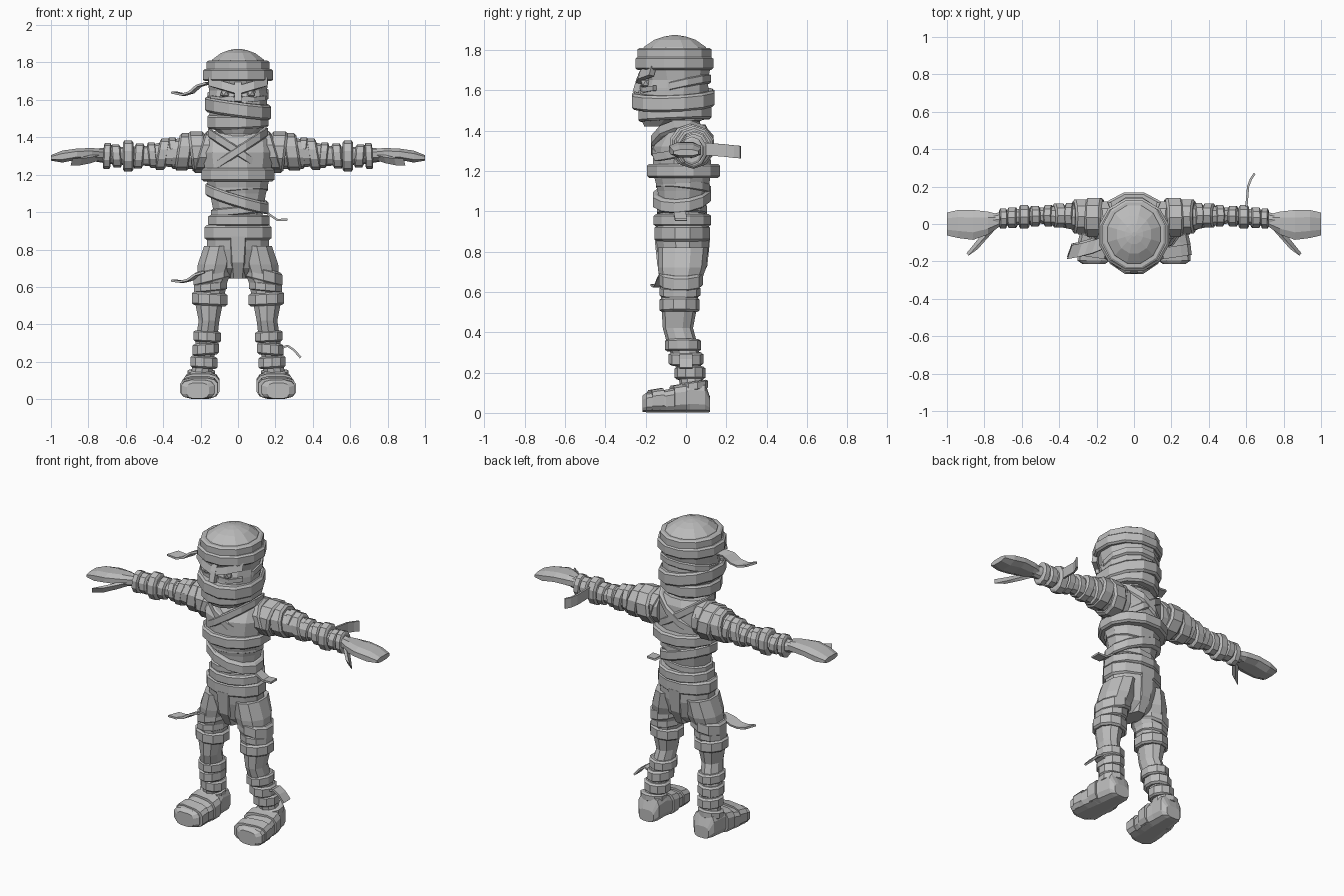
import bpy, bmesh, math
from mathutils import Vector

cloth = bpy.data.materials.new("grey cloth")
cloth.diffuse_color = (0.5, 0.5, 0.5, 1)


def finish(name, bm):
    bmesh.ops.recalc_face_normals(bm, faces=bm.faces)
    me = bpy.data.meshes.new(name)
    bm.to_mesh(me)
    bm.free()
    me.materials.append(cloth)
    ob = bpy.data.objects.new(name, me)
    bpy.context.collection.objects.link(ob)
    return ob


def loft(name, rings, axis="z", n=12, slope=(0, 0), square=1.0, side=1):
    """Closed tube. Ring = (t, centre u, centre v, radius u, radius v); slope shears it along t."""
    bm = bmesh.new()
    loops = []
    for t, cu, cv, ru, rv in rings:
        loop = []
        for i in range(n):
            a = math.tau * (i + 0.5) / n
            c, s = math.cos(a), math.sin(a)
            du = math.copysign(abs(c) ** square, c) * ru
            dv = math.copysign(abs(s) ** square, s) * rv
            w = t + slope[0] * du + slope[1] * dv
            u, v = cu + du, cv + dv
            p = {"x": (w, u, v), "y": (u, w, v), "z": (u, v, w)}[axis]
            loop.append(bm.verts.new((p[0] * side, p[1], p[2])))
        loops.append(loop)
    for a, b in zip(loops, loops[1:]):
        for i in range(n):
            j = (i + 1) % n
            bm.faces.new((a[i], a[j], b[j], b[i]))
    bm.faces.new(loops[0])
    bm.faces.new(loops[-1])
    return finish(name, bm)


def band(name, lo, hi, cu, cv, ru, rv, axis="z", slope=(0, 0), n=12, side=1):
    """Wrap of cloth with slightly pulled-in edges."""
    e, k = (hi - lo) * 0.14, 0.012
    return loft(name, [(lo, cu, cv, ru - k, rv - k), (lo + e, cu, cv, ru, rv),
                       (hi - e, cu, cv, ru, rv), (hi, cu, cv, ru - k, rv - k)],
                axis, n, slope, 1, side)


def strip(name, path, width, thick=0.012):
    """Loose cloth end: a ribbon along a path, spread along the width vector."""
    bm = bmesh.new()
    w = Vector(width) / 2
    pts = [Vector(p) for p in path]
    loops = []
    for i, p in enumerate(pts):
        d = pts[min(i + 1, len(pts) - 1)] - pts[max(i - 1, 0)]
        nrm = d.cross(w).normalized() * thick / 2
        loops.append([bm.verts.new(p + a * w + b * nrm)
                      for a, b in ((-1, -1), (1, -1), (1, 1), (-1, 1))])
    for a, b in zip(loops, loops[1:]):
        for i in range(4):
            j = (i + 1) % 4
            bm.faces.new((a[i], a[j], b[j], b[i]))
    bm.faces.new(loops[0])
    bm.faces.new(loops[-1])
    return finish(name, bm)


# Head
loft("head", [(1.42, 0, -0.11, 0.10, 0.10), (1.45, 0, -0.07, 0.145, 0.155),
              (1.54, 0, -0.06, 0.16, 0.18), (1.61, 0, -0.055, 0.162, 0.172),
              (1.65, 0, -0.05, 0.16, 0.163), (1.72, 0, -0.055, 0.17, 0.185)])
loft("skull_cap", [(1.78, 0, -0.055, 0.16, 0.175), (1.815, 0, -0.055, 0.143, 0.158),
                   (1.85, 0, -0.055, 0.095, 0.105), (1.866, 0, -0.055, 0.05, 0.055),
                   (1.873, 0, -0.055, 0.012, 0.012)])
band("brow_wrap", 1.70, 1.765, 0, -0.058, 0.195, 0.2)
band("crown_wrap", 1.755, 1.81, 0, -0.057, 0.175, 0.19)
band("mouth_wrap", 1.515, 1.595, 0, -0.063, 0.182, 0.212, slope=(-0.13, 0.04))
band("chin_wrap", 1.45, 1.525, 0, -0.055, 0.17, 0.188, slope=(0.03, 0.04))
band("cheek_wrap", 1.60, 1.645, 0, -0.035, 0.168, 0.165, slope=(0.05, 0.22))
for s, label in ((1, "left"), (-1, "right")):
    bm = bmesh.new()
    bmesh.ops.create_icosphere(bm, subdivisions=1, radius=0.027)
    bmesh.ops.translate(bm, verts=bm.verts, vec=(s * 0.07, -0.20, 1.635))
    finish(label + "_eye", bm)
    strip(label + "_brow", [(s * 0.015, -0.228, 1.655), (s * 0.08, -0.218, 1.675),
                            (s * 0.15, -0.165, 1.695)], (0, 0.012, 0.045), 0.03)
    strip(label + "_lower_lid", [(s * 0.02, -0.219, 1.61), (s * 0.08, -0.207, 1.602),
                                 (s * 0.14, -0.155, 1.61)], (0, 0, 0.025), 0.02)
strip("nose_bridge", [(0, -0.215, 1.69), (0, -0.232, 1.65), (0, -0.25, 1.59)], (0.035, 0, 0), 0.03)
loft("neck", [(1.37, 0, 0.0, 0.12, 0.10), (1.42, 0, -0.015, 0.10, 0.09),
              (1.48, 0, -0.03, 0.115, 0.10)])

# Torso
loft("torso", [(0.90, 0, -0.02, 0.15, 0.13), (1.00, 0, -0.02, 0.135, 0.115),
               (1.10, 0, -0.015, 0.155, 0.13), (1.20, 0, -0.02, 0.18, 0.15),
               (1.32, 0, -0.02, 0.195, 0.145), (1.39, 0, 0.0, 0.185, 0.12),
               (1.43, 0, 0.01, 0.13, 0.09)])
band("chest_wrap", 1.165, 1.235, 0, -0.012, 0.203, 0.188)
band("chest_strap_a", 1.30, 1.355, 0.0, -0.018, 0.165, 0.16, slope=(0.65, 0))
band("chest_strap_b", 1.295, 1.35, 0.0, -0.018, 0.165, 0.156, slope=(-0.65, 0))
band("waist_wrap", 1.04, 1.105, -0.005, -0.02, 0.175, 0.148, slope=(-0.3, 0.1))
band("rib_wrap", 1.10, 1.15, 0, -0.015, 0.165, 0.138, slope=(0.08, -0.1))
band("belly_wrap", 0.985, 1.03, 0, -0.02, 0.15, 0.128, slope=(0.1, 0))
band("belt_upper", 0.925, 0.985, 0.005, -0.018, 0.17, 0.148)
band("belt_lower", 0.85, 0.93, 0, -0.018, 0.185, 0.142)
loft("hips", [(0.645, 0, -0.01, 0.05, 0.06), (0.70, 0, -0.015, 0.12, 0.11),
              (0.80, 0, -0.015, 0.17, 0.13), (0.87, 0, -0.018, 0.172, 0.135)])
loft("loin_cloth", [(0.645, 0, -0.015, 0.04, 0.085), (0.73, 0, -0.018, 0.055, 0.13),
                    (0.87, 0, -0.018, 0.07, 0.145)], n=8, square=0.6)

for s, label in ((1, "left_"), (-1, "right_")):
    # Leg
    loft(label + "leg", [
        (0.10, 0.20, 0.035, 0.06, 0.06), (0.20, 0.185, 0.02, 0.058, 0.06),
        (0.33, 0.167, -0.015, 0.06, 0.075), (0.42, 0.155, -0.04, 0.058, 0.075),
        (0.50, 0.155, -0.035, 0.075, 0.085), (0.62, 0.14, -0.03, 0.085, 0.095),
        (0.72, 0.12, -0.02, 0.10, 0.12), (0.82, 0.10, -0.015, 0.085, 0.125)], n=10, side=s)
    for i, (lo, hi, x, y, rx, ry, tilt) in enumerate((
            (0.625, 0.70, 0.137, -0.025, 0.105, 0.11, -0.25),
            (0.575, 0.625, 0.147, -0.03, 0.092, 0.102, -0.1),
            (0.50, 0.57, 0.152, -0.032, 0.10, 0.10, 0.05),
            (0.305, 0.365, 0.165, -0.015, 0.077, 0.09, 0.05),
            (0.235, 0.30, 0.173, 0.0, 0.074, 0.086, -0.08),
            (0.165, 0.23, 0.182, 0.02, 0.076, 0.076, 0.06))):
        band(f"{label}leg_wrap_{i + 1}", lo, hi, x, y, rx, ry, slope=(tilt, 0), n=10, side=s)
    # Foot, lofted from toe to heel
    loft(label + "foot", [
        (-0.215, 0.215, 0.045, 0.06, 0.042), (-0.195, 0.215, 0.052, 0.09, 0.05),
        (-0.10, 0.205, 0.058, 0.098, 0.058), (-0.03, 0.197, 0.066, 0.09, 0.066),
        (0.02, 0.195, 0.08, 0.08, 0.08), (0.095, 0.19, 0.075, 0.072, 0.075),
        (0.12, 0.19, 0.04, 0.05, 0.037)], "y", 12, square=0.6, side=s)
    for i, (y, z) in enumerate(((-0.15, 0.058), (-0.04, 0.069))):
        loft(f"{label}foot_wrap_{i + 1}", [(y - 0.03, 0.209 - i * 0.01, z, 0.102, z - 0.002),
                                           (y + 0.03, 0.205 - i * 0.01, z + 0.005, 0.099, z + 0.003)],
             "y", 12, (0.15, 0), 0.6, s)
    band(label + "ankle_wrap", 0.11, 0.155, 0.197, 0.035, 0.078, 0.075, slope=(0, 0.15), n=10, side=s)
    # Arm
    loft(label + "arm", [
        (0.12, 0.03, 1.32, 0.09, 0.10), (0.25, 0.035, 1.32, 0.085, 0.09),
        (0.40, 0.04, 1.31, 0.058, 0.065), (0.50, 0.045, 1.30, 0.045, 0.052),
        (0.65, 0.035, 1.30, 0.045, 0.048), (0.76, 0.02, 1.305, 0.035, 0.035)], "x", 10, side=s)
    for i, (lo, hi, y, z, ry, rz, tilt) in enumerate((
            (0.165, 0.255, 0.035, 1.32, 0.11, 0.11, 0.12),
            (0.25, 0.325, 0.04, 1.322, 0.095, 0.10, -0.15),
            (0.32, 0.365, 0.045, 1.315, 0.072, 0.085, 0.12),
            (0.375, 0.43, 0.045, 1.31, 0.068, 0.084, -0.18),
            (0.435, 0.48, 0.045, 1.305, 0.06, 0.068, 0.1),
            (0.505, 0.555, 0.042, 1.30, 0.058, 0.068, -0.08),
            (0.56, 0.615, 0.038, 1.30, 0.066, 0.084, 0.0),
            (0.625, 0.675, 0.034, 1.30, 0.058, 0.062, 0.08),
            (0.68, 0.72, 0.03, 1.30, 0.056, 0.07, -0.05))):
        band(f"{label}arm_wrap_{i + 1}", lo, hi, y, z, ry, rz, "x", (0, tilt), 10, s)
    band(label + "shoulder_strap", 0.145, 0.205, 0.02, 1.325, 0.105, 0.108, "x", (0.0, -0.3), 10, s)
    # Mitten hand and thumb
    loft(label + "hand", [
        (0.71, 0.02, 1.305, 0.03, 0.032), (0.78, 0.005, 1.31, 0.065, 0.035),
        (0.86, -0.005, 1.31, 0.085, 0.032), (0.94, 0.0, 1.297, 0.08, 0.034),
        (1.0, 0.0, 1.29, 0.065, 0.016)], "x", 8, square=0.8, side=s)
    strip(label + "thumb", [(s * 0.75, -0.01, 1.295), (s * 0.81, -0.08, 1.278),
                            (s * 0.865, -0.145, 1.268)], (s * 0.05, -0.035, 0), 0.04)

# Loose cloth ends
strip("head_strip", [(-0.16, -0.10, 1.69), (-0.21, -0.12, 1.675), (-0.25, -0.13, 1.64),
                     (-0.29, -0.14, 1.628), (-0.345, -0.15, 1.64)], (0.025, 0.075, 0))
strip("thigh_strip", [(-0.17, -0.10, 0.68), (-0.22, -0.11, 0.665), (-0.26, -0.12, 0.637),
                      (-0.30, -0.13, 0.628), (-0.345, -0.14, 0.634)], (0.025, 0.07, 0))
strip("waist_strip", [(0.12, -0.03, 1.02), (0.17, -0.03, 0.985), (0.21, -0.025, 0.958),
                      (0.265, -0.025, 0.96)], (0, 0.06, 0))
strip("wrist_strip", [(0.60, 0.08, 1.31), (0.605, 0.14, 1.305), (0.61, 0.20, 1.30),
                      (0.625, 0.24, 1.295), (0.645, 0.27, 1.293)], (0, 0, 0.062))
strip("shin_strip", [(0.22, 0.0, 0.27), (0.265, 0.0, 0.285), (0.30, 0.0, 0.262),
                     (0.335, 0.0, 0.222)], (0, 0.065, 0))
